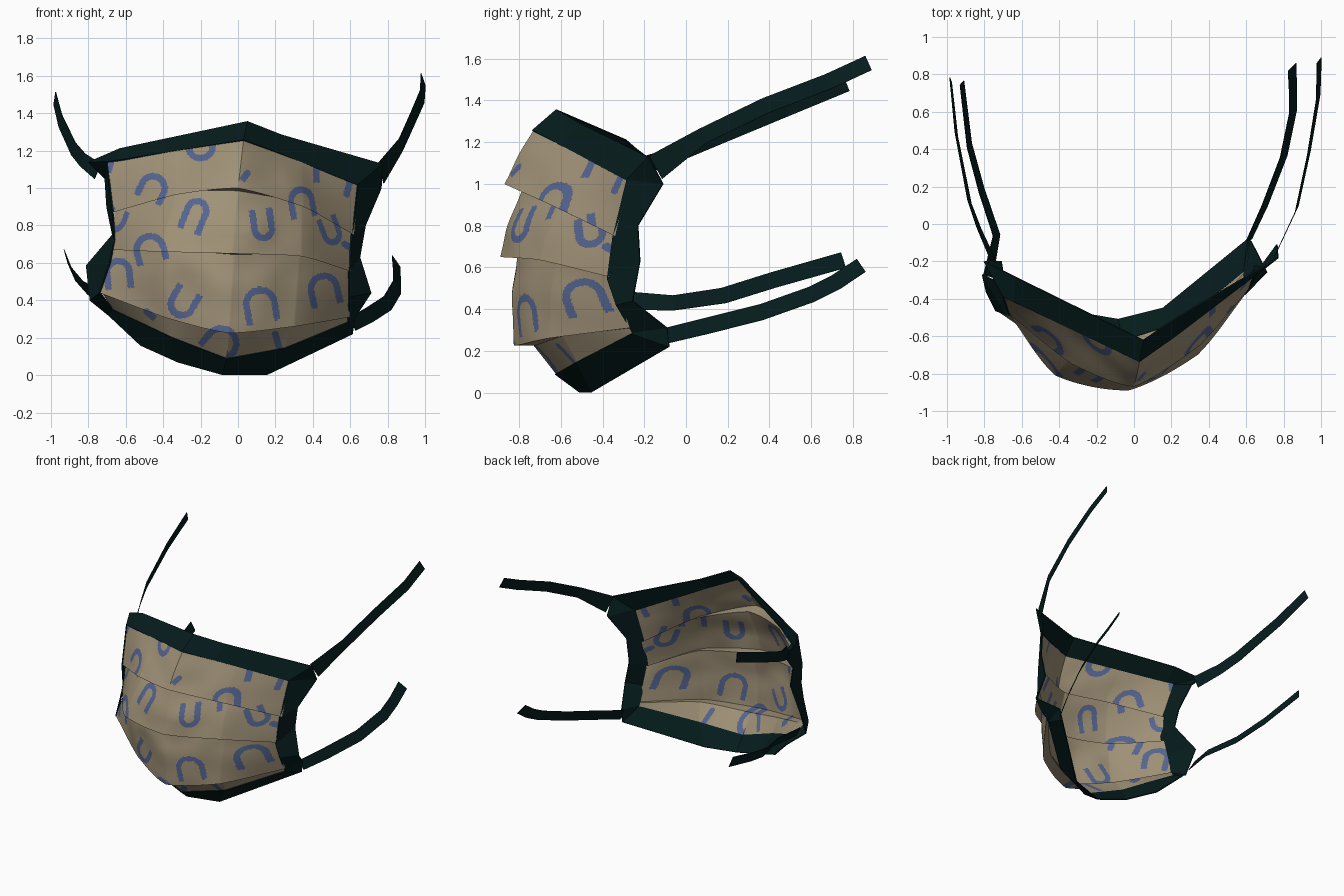
import bpy, math
from mathutils import Vector, noise


def material(name, col):
    m = bpy.data.materials.new(name)
    m.diffuse_color = (*col, 1)
    return m


TAN = material("tan_cloth", (0.35, 0.285, 0.185))
BLUE = material("blue_print", (0.09, 0.13, 0.28))
TEAL = material("dark_teal_binding", (0.0018, 0.0115, 0.012))


def make(name, verts, faces, mats, thick=0):
    me = bpy.data.meshes.new(name)
    me.from_pydata(verts, [], faces)
    ob = bpy.data.objects.new(name, me)
    bpy.context.collection.objects.link(ob)
    for m in mats:
        me.materials.append(m)
    if thick:
        s = ob.modifiers.new("thickness", "SOLIDIFY")
        s.thickness, s.offset = thick, 0
    return ob


def spline(pts, t, smooth):
    """Curve through pts, t in 0..1; smooth blends straight (0) to Catmull-Rom (1)"""
    n = len(pts) - 1
    i = min(int(t * n), n - 1)
    f = t * n - i
    p1, p2 = pts[i], pts[i + 1]
    p0 = pts[i - 1] if i else 2 * p1 - p2
    p3 = pts[i + 2] if i + 2 <= n else 2 * p2 - p1
    curve = 0.5 * (2 * p1 + (p2 - p0) * f + (2 * p0 - 5 * p1 + 4 * p2 - p3) * f * f
                   + (3 * p1 - p0 - 3 * p2 + p3) * f ** 3)
    return p1.lerp(p2, f).lerp(curve, smooth)


# Pleated cloth: rows run left to right along the top edge, each fold, and the bottom edge
ROWS = [
    [(-.70, -.38, 1.14), (-.34, -.56, 1.20), (.03, -.73, 1.26), (.34, -.505, 1.15), (.645, -.275, 1.02)],
    [(-.67, -.48, .87), (-.33, -.75, .965), (0, -.87, 1.0), (.35, -.65, .90), (.62, -.34, .75)],
    [(-.66, -.45, .88), (-.33, -.68, .98), (0, -.78, .985), (.34, -.58, .915), (.61, -.32, .76)],
    [(-.67, -.48, .67), (-.42, -.81, .66), (-.03, -.89, .65), (.34, -.70, .635), (.60, -.37, .555)],
    [(-.66, -.45, .68), (-.38, -.73, .675), (-.02, -.81, .645), (.33, -.62, .65), (.59, -.35, .565)],
    [(-.74, -.46, .44), (-.38, -.70, .305), (-.05, -.825, .225), (.30, -.66, .26), (.60, -.27, .31)],
    [(-.72, -.43, .43), (-.36, -.63, .305), (-.05, -.73, .225), (.29, -.59, .27), (.59, -.26, .31)],
    [(-.67, -.36, .35), (-.36, -.56, .20), (-.06, -.62, .085), (.25, -.52, .14), (.59, -.25, .28)],
]
ROWS = [[Vector(p) for p in r] for r in ROWS]
SMOOTH = [0, .5, .5, .6, .6, .55, .5, 0]

# Printed horseshoes: x, z, radius, leg length, turn in degrees, width squash
MARKS = [
    (-.455, 1.0, .063, .07, -25, 1), (-.20, 1.225, .065, .06, 175, 1), (-.68, 1.13, 0, .05, -20, 1),
    (.05, 1.08, 0, .05, -35, 1), (.42, 1.12, 0, .09, 0, 1), (.34, .93, .062, .09, 10, .9),
    (-.22, .88, .050, .12, -22, 1), (.135, .78, .046, .11, 188, 1), (.50, .76, .05, .09, 200, .8),
    (-.47, .67, .072, .07, 15, 1), (-.64, .55, .06, .09, 5, 1), (-.30, .38, .06, .09, 150, 1),
    (.12, .38, .075, .10, 10, 1), (.46, .46, .07, .09, 12, 1), (-.09, .17, .08, .08, -40, 1),
    (.20, .22, 0, .10, 15, 1), (-.65, .83, .05, .06, 160, .8), (.60, 1.04, 0, .09, -15, 1),
    (.57, .70, 0, .06, 60, 1), (-.49, .34, 0, .06, 50, 1),
]


def printed(p):
    for x, z, r, leg, a, sq in MARKS:
        a = math.radians(a)
        dx, dz = p.x - x, p.z - z
        u = (dx * math.cos(a) + dz * math.sin(a)) / sq
        v = -dx * math.sin(a) + dz * math.cos(a)
        if v < -leg:
            continue
        d = abs(math.hypot(u, v) - r) if v > 0 else abs(abs(u) - r)
        if d < 0.0175:
            return True
    return False


NX = 240
verts, steps = [], []
for i in range(len(ROWS) - 1):
    n = 48 if i % 2 == 0 else 4
    steps += [(i, k / n) for k in range(n)]
steps.append((len(ROWS) - 2, 1.0))
for i, f in steps:
    for c in range(NX + 1):
        t = c / NX
        p = spline(ROWS[i], t, SMOOTH[i]).lerp(spline(ROWS[i + 1], t, SMOOTH[i + 1]), f)
        if i in (0, 2, 4):  # panels puff out a little, with soft wrinkles
            fade = math.sin(math.pi * f) * math.sin(math.pi * t) ** 0.5
            p.y -= fade * ((0.015 if i else 0)
                           + 0.025 * noise.noise(Vector((p.x * 5, i * 3.7, p.z * 4))))
        verts.append(p)
W = NX + 1
faces = [(r * W + c, (r + 1) * W + c, (r + 1) * W + c + 1, r * W + c + 1)
         for r in range(len(steps) - 1) for c in range(NX)]
cloth = make("pleated_cloth", verts, faces, [TAN, BLUE])
for poly in cloth.data.polygons:
    if printed(poly.center):
        poly.material_index = 1
bpy.context.view_layer.objects.active = cloth
cloth.select_set(True)
bpy.ops.object.shade_smooth_by_angle(angle=math.radians(35))

# Binding: closed strip of (inner edge, outer edge) pairs, clockwise from top left
BAND = [
    ((-.64, -.41, 1.15), (-.63, -.285, 1.21)), ((.03, -.73, 1.26), (.05, -.62, 1.355)),
    ((.22, -.595, 1.19), (.23, -.50, 1.285)), ((.645, -.275, 1.02), (.77, -.18, 1.13)),
    ((.645, -.275, 1.02), (.765, -.11, 1.0)), ((.61, -.345, .75), (.68, -.23, .80)),
    ((.595, -.37, .55), (.65, -.22, .63)), ((.60, -.33, .42), (.71, -.255, .44)),
    ((.59, -.25, .29), (.625, -.09, .31)), ((.59, -.25, .28), (.61, -.08, .22)),
    ((.25, -.52, .14), (.155, -.45, .004)), ((-.06, -.62, .085), (-.085, -.51, .004)),
    ((-.36, -.56, .20), (-.32, -.47, .07)), ((-.52, -.457, .277), (-.52, -.36, .16)),
    ((-.67, -.36, .35), (-.69, -.26, .32)), ((-.74, -.46, .44), (-.79, -.36, .40)),
    ((-.69, -.47, .60), (-.81, -.27, .585)), ((-.66, -.48, .72), (-.67, -.34, .75)),
    ((-.67, -.48, .87), (-.70, -.33, .90)), ((-.70, -.38, 1.13), (-.71, -.20, 1.05)),
    ((-.70, -.38, 1.14), (-.80, -.20, 1.14)),
]
verts, n = [], len(BAND)
for a, b in BAND:
    a, b = Vector(a), Vector(b)
    verts += [a + (a - b) * 0.05, b]
faces = [(2 * i, 2 * i + 1, (2 * i + 3) % (2 * n), (2 * i + 2) % (2 * n)) for i in range(n)]
make("edge_binding", verts, faces, [TEAL], 0.008)


# Straps: flat ribbons along a centre path, slanting sideways from lean a to lean b
def strap(name, pts, first, width, a, b):
    pts = [Vector(p) for p in pts]
    verts = []
    for i, p in enumerate(pts):
        t = (pts[min(i + 1, len(pts) - 1)] - pts[max(i - 1, 0)]).normalized()
        side = t.cross(Vector((0, 0, 1))).normalized()
        lean = a + (b - a) * i / (len(pts) - 1)
        w = (side.cross(t) + side * lean).normalized() * (first if i == 0 else width) / 2
        verts += [p - w, p + w]
    make(name, verts, [(2 * i, 2 * i + 2, 2 * i + 3, 2 * i + 1) for i in range(len(pts) - 1)],
         [TEAL], 0.004)


strap("upper_right_strap", [(.765, -.145, 1.08), (.87, .08, 1.23), (.935, .38, 1.375),
                            (.985, .68, 1.49), (.99, .875, 1.58)], .13, .078, 0, -.3)
strap("upper_left_strap", [(-.75, -.20, 1.09), (-.83, -.02, 1.15), (-.88, .12, 1.21),
                           (-.95, .48, 1.36), (-.98, .77, 1.48)], .09, .075, .3, .1)
strap("lower_right_strap", [(.615, -.085, .275), (.70, .10, .32), (.80, .36, .385),
                            (.85, .60, .47), (.85, .72, .53), (.845, .84, .61)], .08, .085, -.3, -.6)
strap("lower_left_strap", [(-.78, -.28, .44), (-.735, -.06, .43), (-.815, .18, .465),
                           (-.88, .42, .54), (-.92, .755, .635)], .10, .08, -.6, -.3)
